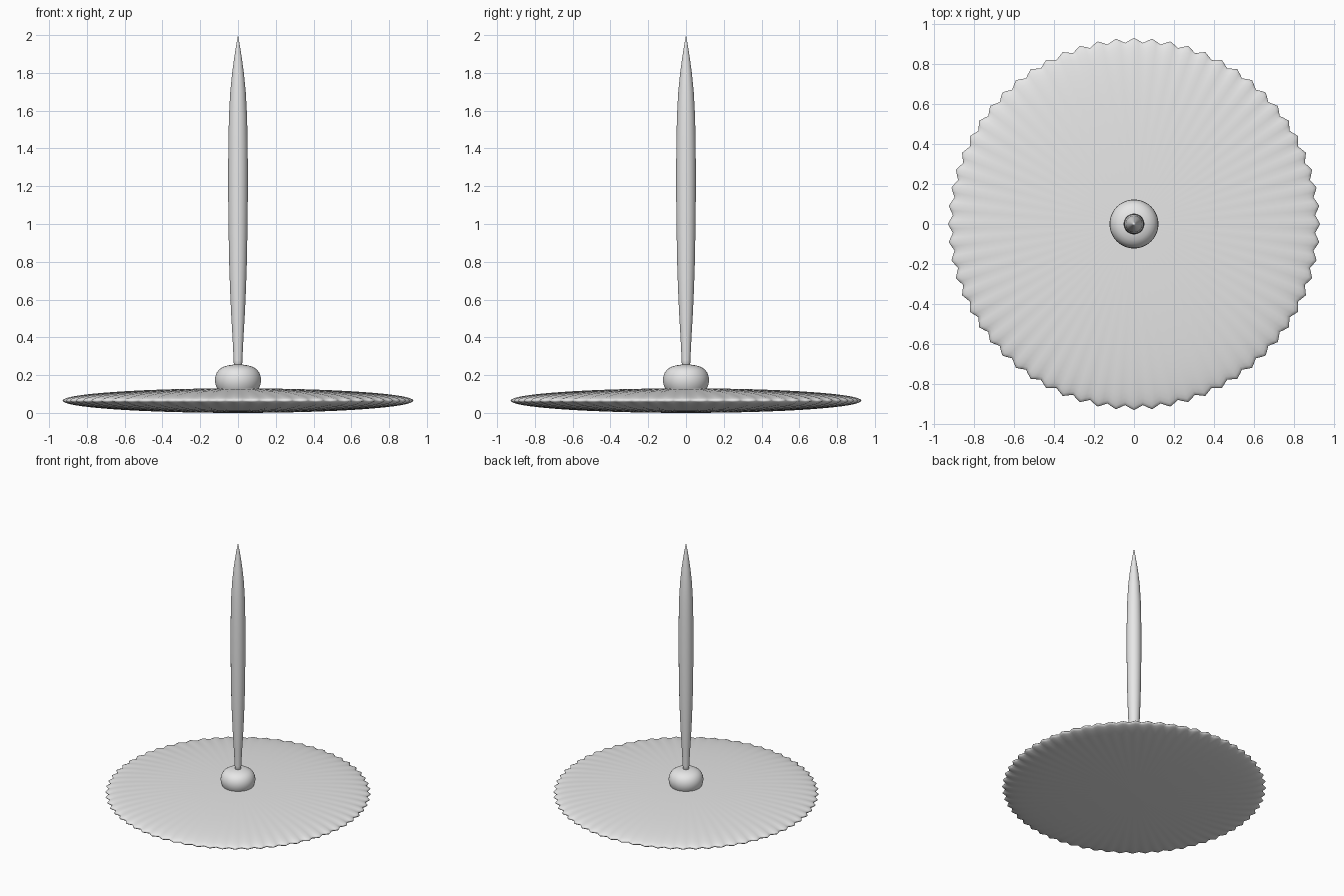
import bpy
import math

if "Cube" in bpy.data.objects:
    bpy.data.objects.remove(bpy.data.objects["Cube"])

grey = bpy.data.materials.new("plain_grey")
grey.diffuse_color = (0.8, 0.8, 0.8, 1)
grey.use_nodes = True
grey.node_tree.nodes["Principled BSDF"].inputs["Base Color"].default_value = grey.diffuse_color


def lathe(name, profile, segments, ripple=0.0, waves=0):
    """Revolve (radius, height) points; zero-radius ends become poles."""
    verts, faces, rings = [], [], []
    for r, z in profile:
        if r < 1e-6:
            rings.append([len(verts)] * segments)
            verts.append((0, 0, z))
            continue
        rings.append(list(range(len(verts), len(verts) + segments)))
        for i in range(segments):
            a = 2 * math.pi * i / segments
            q = r * (1 + ripple * math.cos(waves * a))
            verts.append((q * math.cos(a), q * math.sin(a), z))
    for lo, hi in zip(rings, rings[1:]):
        for i in range(segments):
            j = (i + 1) % segments
            face = list(dict.fromkeys((lo[i], lo[j], hi[j], hi[i])))
            faces.append(face)
    mesh = bpy.data.meshes.new(name)
    mesh.from_pydata(verts, [], faces)
    mesh.materials.append(grey)
    mesh.shade_smooth()
    mesh.update()
    obj = bpy.data.objects.new(name, mesh)
    bpy.context.collection.objects.link(obj)
    return obj


# Flattened lens-shaped disc with a scalloped rim
steps = 32
disc = []
for k in range(steps + 1):
    t = -math.pi / 2 + math.pi * k / steps
    r = 0.0 if k in (0, steps) else 0.917 * math.cos(t)
    disc.append((r, 0.065 + 0.065 * math.sin(t)))
lathe("scalloped_disc", disc, 256, ripple=0.013, waves=64)

# Rounded hub at the centre of the disc
lathe("hub", [(0, 0.11), (0.1, 0.11), (0.111, 0.13), (0.119, 0.15),
              (0.122, 0.172), (0.12, 0.192), (0.113, 0.212), (0.1, 0.23),
              (0.08, 0.243), (0.055, 0.251), (0.028, 0.255), (0, 0.256)], 48)

# Slender tapering spindle ending in a point
lathe("spindle", [(0, 0.22), (0.021, 0.22), (0.023, 0.28), (0.029, 0.4),
                  (0.036, 0.52), (0.042, 0.65), (0.047, 0.8), (0.05, 0.97),
                  (0.052, 1.15), (0.052, 1.3), (0.051, 1.42), (0.048, 1.57),
                  (0.041, 1.7), (0.031, 1.8), (0.02, 1.88), (0.009, 1.95),
                  (0, 2.0)], 32)
